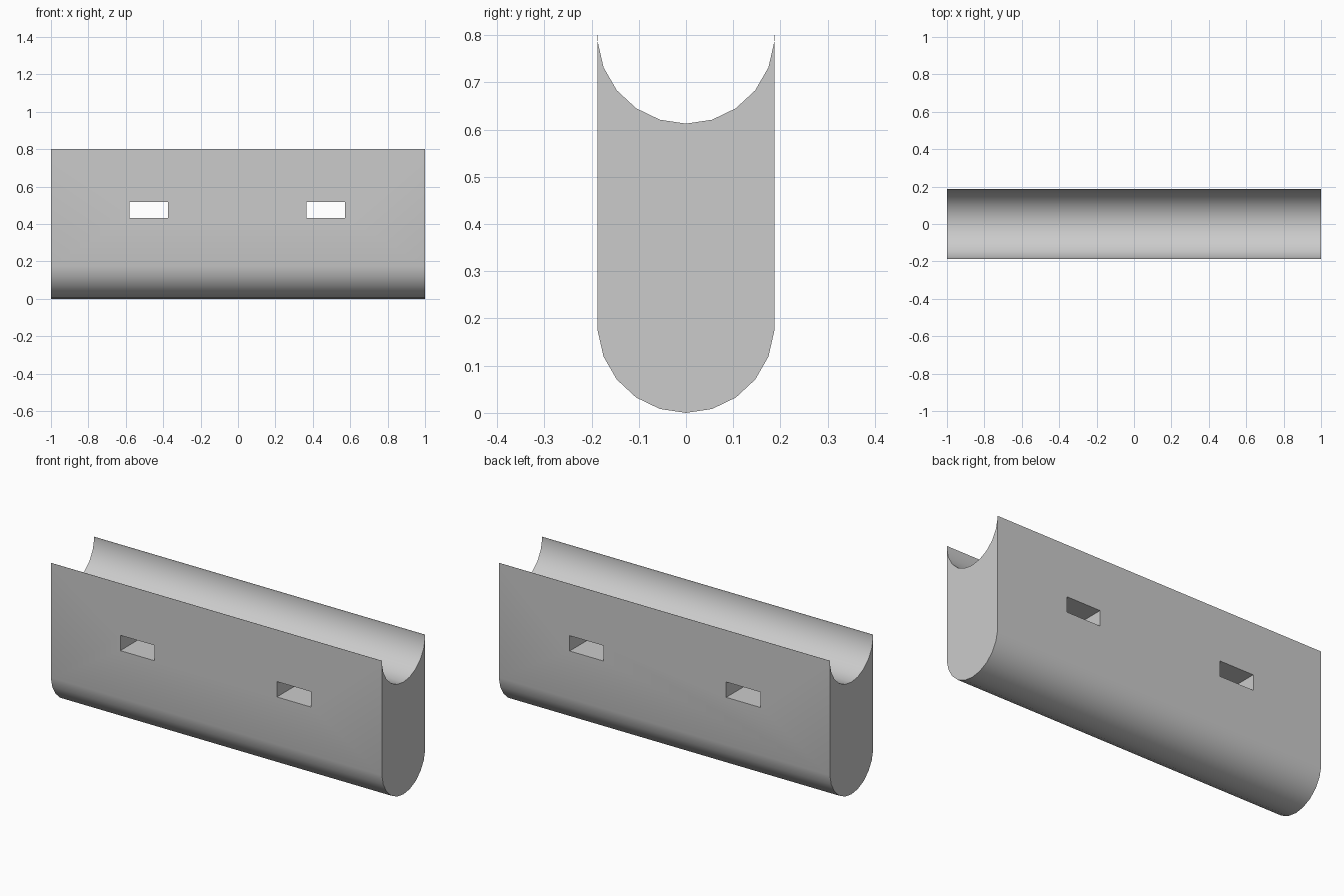
import bpy, bmesh
from math import sin, cos, radians

if "Cube" in bpy.data.objects:
    bpy.data.objects.remove(bpy.data.objects["Cube"])

HALF_LENGTH, HALF_WIDTH, RADIUS, HEIGHT = 1.0, 0.187, 0.1875, 0.8
STEP = radians(360 / 21)

grey = bpy.data.materials.new("light grey")
grey.use_nodes = True
colour = (0.6, 0.6, 0.6, 1)
grey.diffuse_color = colour
grey.node_tree.nodes["Principled BSDF"].inputs["Base Color"].default_value = colour


def arc(centre_z):
    """Lower part of a 21-sided circle, from -y to +y."""
    return [(RADIUS * sin(k * STEP), centre_z - RADIUS * cos(k * STEP))
            for k in range(-5, 6)]


def make_object(name, bm):
    bmesh.ops.recalc_face_normals(bm, faces=bm.faces)
    mesh = bpy.data.meshes.new(name)
    bm.to_mesh(mesh)
    bm.free()
    obj = bpy.data.objects.new(name, mesh)
    bpy.context.collection.objects.link(obj)
    mesh.materials.append(grey)
    return obj


# Trough block: rounded underside, flat sides, round channel along the top
profile = (arc(RADIUS) + [(HALF_WIDTH, HEIGHT), (HALF_WIDTH - 0.001, HEIGHT)]
           + arc(HEIGHT)[::-1]
           + [(0.001 - HALF_WIDTH, HEIGHT), (-HALF_WIDTH, HEIGHT)])
bm = bmesh.new()
end = bm.faces.new([bm.verts.new((-HALF_LENGTH, y, z)) for y, z in profile])
swept = bmesh.ops.extrude_face_region(bm, geom=[end], use_keep_orig=True)
bmesh.ops.translate(bm, vec=(2 * HALF_LENGTH, 0, 0),
                    verts=[v for v in swept["geom"] if isinstance(v, bmesh.types.BMVert)])
block = make_object("trough_block", bm)

# Two rectangular slots straight through the sides
bm = bmesh.new()
for x in (-0.477, 0.469):
    box = bmesh.ops.create_cube(bm, size=1)["verts"]
    bmesh.ops.scale(bm, vec=(0.206, 1, 0.084), verts=box)
    bmesh.ops.translate(bm, vec=(x, 0, 0.475), verts=box)
cutter = make_object("slot_cutter", bm)
cutter.hide_render = True

cut = block.modifiers.new("slots", "BOOLEAN")
cut.operation = "DIFFERENCE"
cut.solver = "EXACT"
cut.object = cutter
bpy.ops.object.select_all(action="DESELECT")
bpy.context.view_layer.objects.active = block
block.select_set(True)
bpy.ops.object.modifier_apply(modifier=cut.name)
bpy.data.objects.remove(cutter)
bpy.ops.object.shade_smooth_by_angle(angle=radians(30))
